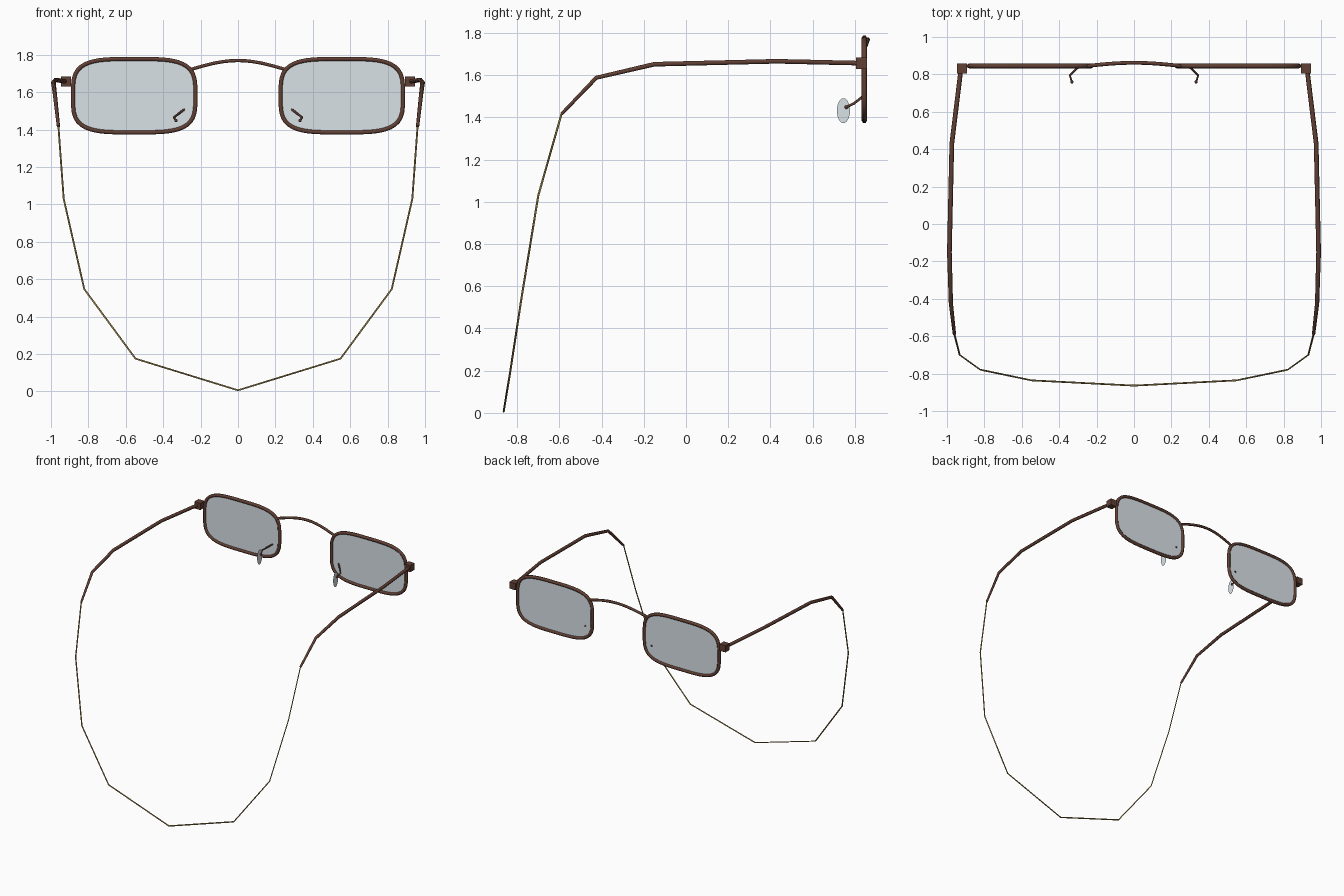
import bpy, bmesh, math
from mathutils import Vector

if "Cube" in bpy.data.objects:
    bpy.data.objects.remove(bpy.data.objects["Cube"])


def material(name, rgb):
    m = bpy.data.materials.new(name)
    m.diffuse_color = (*rgb, 1)
    m.use_nodes = True
    m.node_tree.nodes["Principled BSDF"].inputs["Base Color"].default_value = m.diffuse_color
    return m


brown = material("brown frame", (0.118, 0.05, 0.034))
glass = material("grey glass", (0.70, 0.76, 0.80))
olive = material("golden cord", (0.42, 0.29, 0.08))


def tube(name, pts, r, mat, closed=False, radii=None, res=1):
    """Sweep a low-sided section along a polyline and keep it as a smooth mesh."""
    cu = bpy.data.curves.new(name, 'CURVE')
    cu.dimensions = '3D'
    cu.bevel_depth = r
    cu.bevel_resolution = res
    cu.use_fill_caps = not closed
    sp = cu.splines.new('POLY')
    sp.points.add(len(pts) - 1)
    for i, p in enumerate(pts):
        sp.points[i].co = (*p, 1)
        sp.points[i].radius = radii[i] if radii else 1
    sp.use_cyclic_u = closed
    tmp = bpy.data.objects.new(name + "_path", cu)
    bpy.context.collection.objects.link(tmp)
    dg = bpy.context.evaluated_depsgraph_get()
    me = bpy.data.meshes.new_from_object(tmp.evaluated_get(dg))
    bpy.data.objects.remove(tmp)
    me.materials.clear()
    me.materials.append(mat)
    for p in me.polygons:
        p.use_smooth = True
    ob = bpy.data.objects.new(name, me)
    bpy.context.collection.objects.link(ob)
    return ob


def from_bm(name, bm, mat):
    me = bpy.data.meshes.new(name)
    bm.to_mesh(me)
    bm.free()
    me.materials.append(mat)
    ob = bpy.data.objects.new(name, me)
    bpy.context.collection.objects.link(ob)
    return ob


def sheet(name, pts, mat):
    bm = bmesh.new()
    bm.faces.new([bm.verts.new(p) for p in pts])
    return from_bm(name, bm, mat)


def spow(v, e):
    return math.copysign(abs(v) ** e, v)


def outline(cx, y, cz, a, b, n=40, power=3.7):
    out = []
    for i in range(n):
        t = 2 * math.pi * (i + 0.5) / n
        out.append((cx + a * spow(math.cos(t), 2 / power), y,
                    cz + b * spow(math.sin(t), 2 / power)))
    return out


def side(pts, s):
    return [(s * x, y, z) for x, y, z in pts]


TEMPLE = [(0.925, 0.83, 1.657), (0.974, 0.43, 1.666), (0.987, -0.15, 1.652),
          (0.979, -0.425, 1.588), (0.96, -0.59, 1.416)]
PAD_ARM = [(0.288, 0.848, 1.507), (0.343, 0.794, 1.465), (0.332, 0.76, 1.449)]
CORD = [(0.96, -0.59, 1.416), (0.932, -0.70, 1.03), (0.822, -0.779, 0.547),
        (0.548, -0.836, 0.175)]

for s, tag in ((1, "right"), (-1, "left")):
    # rim and lens
    tube("rim_" + tag, outline(s * 0.555, 0.845, 1.581, 0.328, 0.197), 0.0125, brown, closed=True)
    sheet("lens_" + tag, outline(s * 0.555, 0.845, 1.581, 0.328, 0.197), glass)

    # hinge block
    bm = bmesh.new()
    bmesh.ops.create_cube(bm, size=1)
    for v in bm.verts:
        v.co = Vector((s * 0.92, 0.831, 1.657)) + v.co * 0.053
    from_bm("hinge_" + tag, bm, brown)

    # temple arm, thinner at the ear tip
    tube("temple_" + tag, side(TEMPLE, s), 0.0125, brown, radii=[1, 1, 1, 0.9, 0.7])

    # nose pad with its bent wire and ball end
    tube("pad_arm_" + tag, side(PAD_ARM, s), 0.006, brown)
    bm = bmesh.new()
    bmesh.ops.create_uvsphere(bm, u_segments=10, v_segments=6, radius=0.009)
    bmesh.ops.translate(bm, verts=bm.verts, vec=(s * 0.332, 0.76, 1.449))
    for f in bm.faces:
        f.smooth = True
    from_bm("pad_joint_" + tag, bm, brown)
    sheet("nose_pad_" + tag,
          [(s * 0.333, 0.746 + 0.031 * math.cos(t), 1.432 + 0.059 * math.sin(t))
           for t in (math.tau * i / 24 for i in range(24))], glass)

# bridge arching up and forward between the rims
bridge = []
for i in range(13):
    u = -1 + i / 6
    k = math.cos(u * math.pi / 2)
    bridge.append((0.25 * u, 0.845 + 0.017 * k, 1.722 + 0.047 * k))
tube("bridge", bridge, 0.010, brown)

# neck cord hanging behind
tube("neck_cord", CORD + [(0, -0.864, 0.006)] + side(CORD[::-1], -1), 0.005, olive, res=0)
